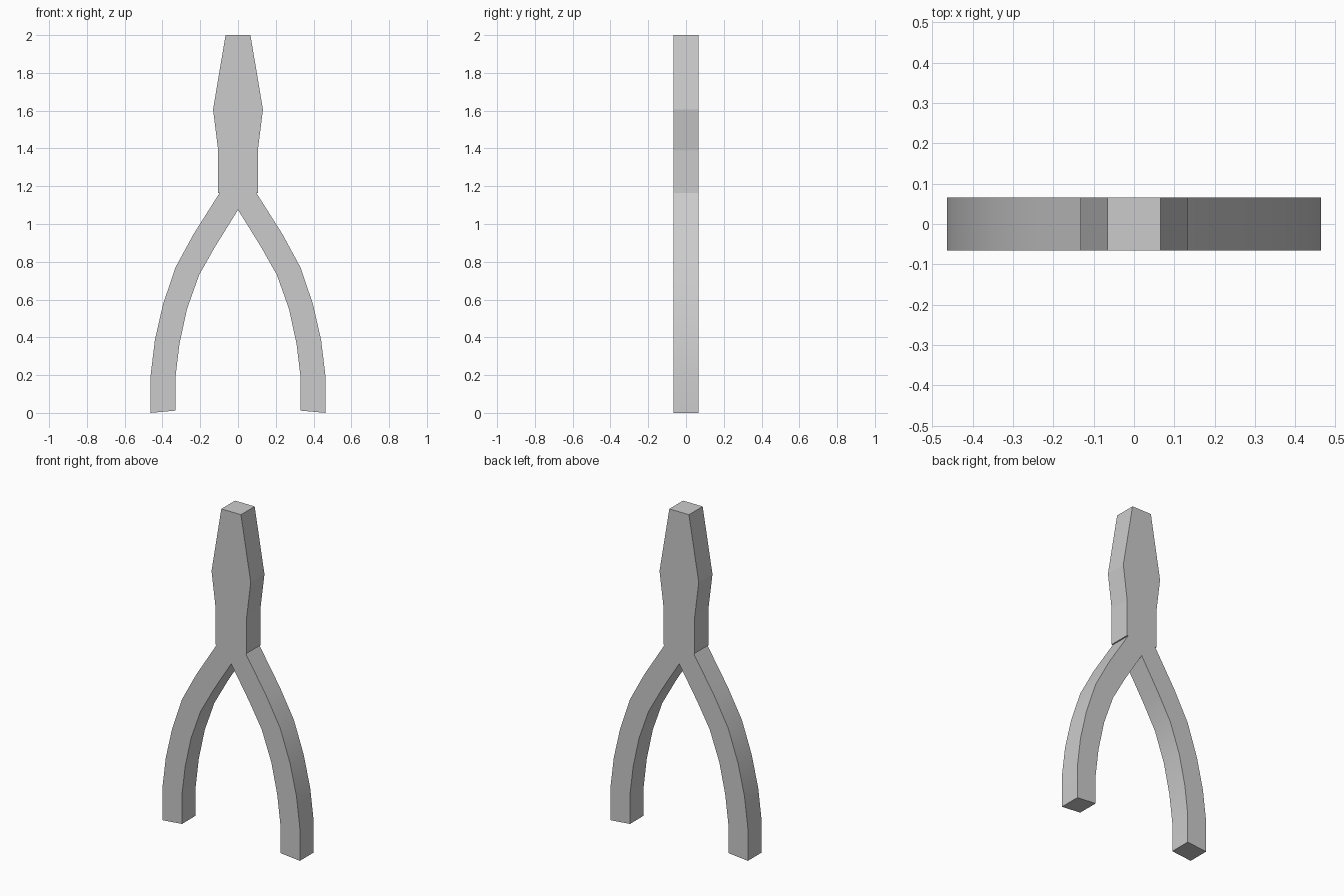
import bpy, bmesh
from math import radians

if "Cube" in bpy.data.objects:
    bpy.data.objects.remove(bpy.data.objects["Cube"])

HALF_DEPTH = 0.066


def strip_prism(name, left, right, smooth=False):
    """Solid bar between two matching edge lines drawn in the x-z plane."""
    bm = bmesh.new()
    a = [bm.verts.new((x, -HALF_DEPTH, z)) for x, z in left]
    b = [bm.verts.new((x, -HALF_DEPTH, z)) for x, z in right]
    faces = [bm.faces.new((a[i], b[i], b[i + 1], a[i + 1]))
             for i in range(len(a) - 1)]
    ext = bmesh.ops.extrude_face_region(bm, geom=faces, use_keep_orig=True)
    moved = [g for g in ext["geom"] if isinstance(g, bmesh.types.BMVert)]
    bmesh.ops.translate(bm, verts=moved, vec=(0, 2 * HALF_DEPTH, 0))
    bmesh.ops.recalc_face_normals(bm, faces=bm.faces)
    mesh = bpy.data.meshes.new(name)
    bm.to_mesh(mesh)
    bm.free()
    obj = bpy.data.objects.new(name, mesh)
    bpy.context.collection.objects.link(obj)
    if smooth:
        bpy.ops.object.select_all(action='DESELECT')
        obj.select_set(True)
        bpy.context.view_layer.objects.active = obj
        bpy.ops.object.shade_smooth_by_angle(angle=radians(30))
    return obj


def flip(points):
    return [(-x, z) for x, z in points]


# Tapered jaws
jaw = [(0.105, 1.165), (0.105, 1.39), (0.132, 1.605), (0.066, 2.0)]
strip_prism("jaws", flip(jaw), jaw)

# Curved handles, meeting on the centre line under the jaws
outer = [(0.463, 0.0), (0.463, 0.195), (0.44, 0.386), (0.397, 0.575),
         (0.331, 0.77), (0.236, 0.945), (0.097, 1.165)]
inner = [(0.331, 0.012), (0.331, 0.19), (0.31, 0.365), (0.27, 0.55),
         (0.206, 0.73), (0.12, 0.882), (0.0, 1.075)]
# Upper joint closes the handle against the jaw base
outer.append((0.097, 1.1655))
inner.append((0.0, 1.1655))
strip_prism("handle_right", inner, outer, smooth=True)
strip_prism("handle_left", flip(inner), flip(outer), smooth=True)
